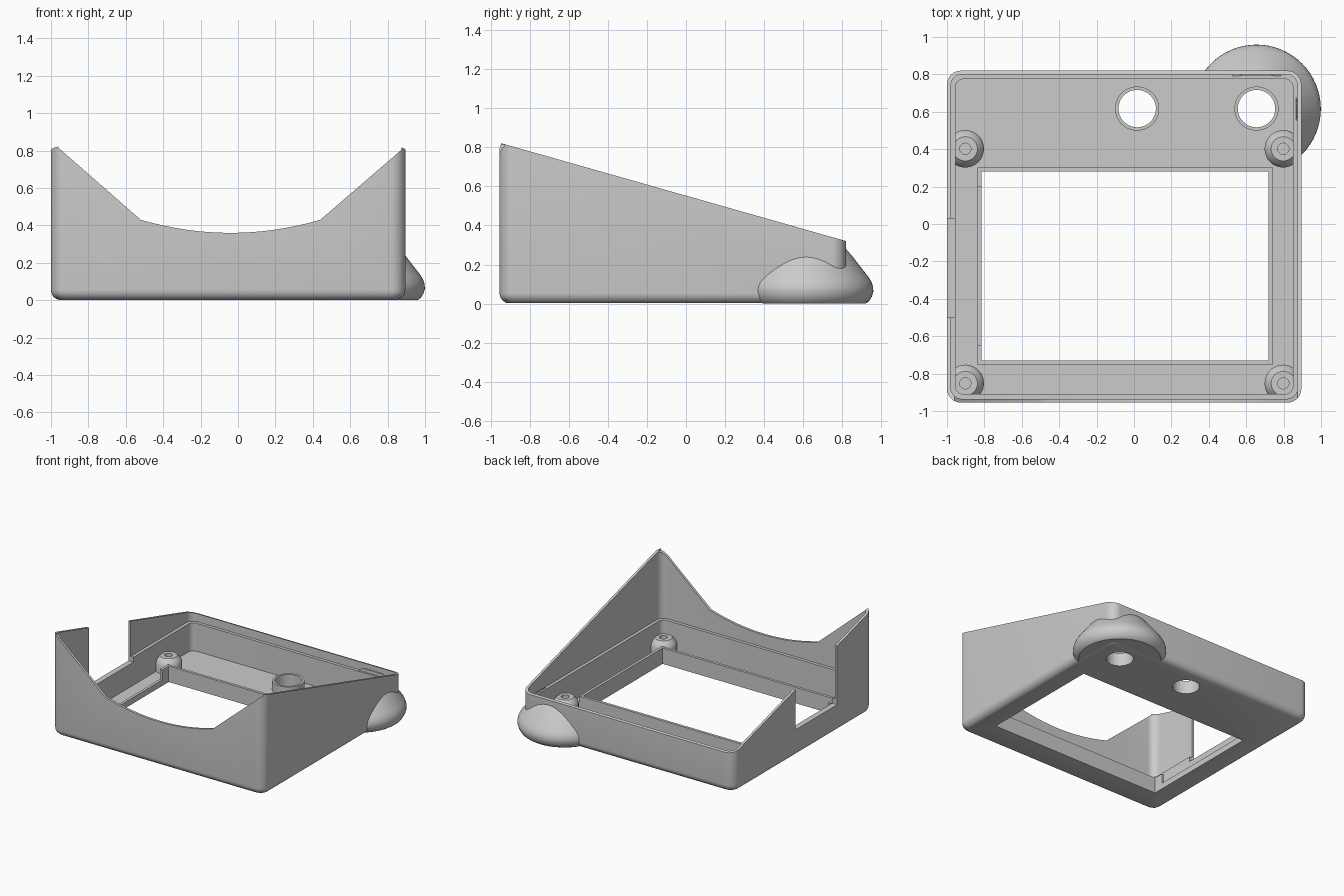
import bpy, bmesh, math
from mathutils import Matrix, Vector

if "Cube" in bpy.data.objects:
    bpy.data.objects.remove(bpy.data.objects["Cube"])

grey = bpy.data.materials.new("plain grey")
grey.use_nodes = True
grey.diffuse_color = (0.6, 0.6, 0.6, 1)
grey.node_tree.nodes["Principled BSDF"].inputs["Base Color"].default_value = (0.6, 0.6, 0.6, 1)

# Tray outline: left, right, front, back
X0, X1, Y0, Y1 = -1.0, 0.895, -0.955, 0.82
FLOOR, LEDGE = 0.035, 0.26
THICK, THIN = 0.045, 0.02


def finish(name, bm):
    bmesh.ops.remove_doubles(bm, verts=bm.verts, dist=1e-5)
    bmesh.ops.recalc_face_normals(bm, faces=bm.faces)
    mesh = bpy.data.meshes.new(name)
    bm.to_mesh(mesh)
    bm.free()
    mesh.materials.append(grey)
    obj = bpy.data.objects.new(name, mesh)
    bpy.context.collection.objects.link(obj)
    return obj


def box(name, x0, x1, y0, y1, z0, z1):
    bm = bmesh.new()
    centre = Vector((x0 + x1, y0 + y1, z0 + z1)) / 2
    size = Matrix.Diagonal((x1 - x0, y1 - y0, z1 - z0, 1))
    bmesh.ops.create_cube(bm, size=1, matrix=Matrix.Translation(centre) @ size)
    return finish(name, bm)


def rounded_loft(name, levels, steps=8):
    """Stack rounded rectangles, each given as (inset, height, corner radius)."""
    bm = bmesh.new()
    rings = []
    for inset, z, r in levels:
        ring = []
        corners = [(X1, Y1, -1, -1), (X0, Y1, 1, -1), (X0, Y0, 1, 1), (X1, Y0, -1, 1)]
        for q, (x, y, sx, sy) in enumerate(corners):
            for i in range(steps + 1):
                a = (q + i / steps) * math.pi / 2
                ring.append(bm.verts.new((x + sx * (inset + r) + r * math.cos(a),
                                          y + sy * (inset + r) + r * math.sin(a), z)))
        rings.append(ring)
    for a, b in zip(rings, rings[1:]):
        for i in range(len(a)):
            j = (i + 1) % len(a)
            bm.faces.new((a[i], a[j], b[j], b[i]))
    bm.faces.new(rings[0])
    bm.faces.new(rings[-1])
    return finish(name, bm)


def lathe(name, profile, x, y, closed=False, steps=48):
    bm = bmesh.new()
    verts = [bm.verts.new((x + r, y, z)) for r, z in profile]
    edges = [bm.edges.new(p) for p in zip(verts, verts[1:])]
    if closed:
        edges.append(bm.edges.new((verts[-1], verts[0])))
    bmesh.ops.spin(bm, geom=verts + edges, cent=(x, y, 0), axis=(0, 0, 1),
                   angle=math.tau, steps=steps)
    return finish(name, bm)


def prism(name, points, axis, lo, hi):
    """Extrude a side profile along x or y."""
    bm = bmesh.new()
    place = (lambda u, v, d: (d, u, v)) if axis == "x" else (lambda u, v, d: (u, d, v))
    ends = [[bm.verts.new(place(u, v, d)) for u, v in points] for d in (lo, hi)]
    for end in ends:
        bm.faces.new(end)
    for i in range(len(points)):
        j = (i + 1) % len(points)
        bm.faces.new((ends[0][i], ends[0][j], ends[1][j], ends[1][i]))
    return finish(name, bm)


def boolean(obj, cutter, operation="DIFFERENCE"):
    mod = obj.modifiers.new(cutter.name, "BOOLEAN")
    mod.operation, mod.solver, mod.object = operation, "EXACT", cutter
    cutter.hide_render = True
    cutter.hide_set(True)


# Tray shell with rounded lower edge
R = 0.055
levels = [(R * (1 - math.sin(a)), R * (1 - math.cos(a)), 0.075 - 0.6 * R * (1 - math.sin(a)))
          for a in [math.radians(d) for d in range(15, 91, 15)]]
tray = rounded_loft("tray_shell", levels + [(0, 1, 0.075)])
boolean(tray, rounded_loft("lower_cavity_cutter", [(THICK, FLOOR, 0.045), (THICK, 1.2, 0.045)]))
boolean(tray, rounded_loft("upper_cavity_cutter", [(THIN, LEDGE, 0.06), (THIN, 1.2, 0.06)]))

# Sloping top edge
boolean(tray, prism("slope_cutter", [(-1.2, 0.893), (1.2, 0.212), (1.2, 2), (-1.2, 2)], "x", -2, 2))

# Front wall dip: slanted sides and a shallow arc
dip = [(-0.52 + 0.96 * t / 16, 0.36 + 0.07 * (t / 8 - 1) ** 2) for t in range(17)]
dip += [(0.875, 0.805), (0.875, 1.3), (-0.96, 1.3), (-0.96, 0.815)]
boolean(tray, prism("front_dip_cutter", dip, "y", -1.2, Y0 + 0.06))

# Gap in the right wall, window and floor holes
boolean(tray, box("side_gap_cutter", -1.2, -0.93, -0.5, 0.03, 0.22, 1.5))
window = box("window_cutter", -0.815, 0.72, -0.73, 0.28, -0.5, 0.5)
boolean(tray, window)
HOLES = [(0.017, 0.617), (0.655, 0.617)]
for i, (x, y) in enumerate(HOLES):
    boolean(tray, lathe(f"hole_cutter_{i}", [(0, -0.2), (0.1, -0.2), (0.1, 0.3), (0, 0.3)], x, y))

# Thin raised rim around the window, lowered on one side
rim = box("window_rim", -0.837, 0.742, -0.752, 0.302, 0.01, 0.13)
boolean(rim, window)
boolean(rim, box("rim_gap_cutter", -0.9, -0.78, -0.65, 0.2, 0.05, 0.5))

parts = [tray, rim]

# Short tubes over the floor holes
for i, (x, y) in enumerate(HOLES):
    parts.append(lathe(f"floor_tube_{i}", [(0.1, 0.005), (0.118, 0.005), (0.118, 0.11), (0.1, 0.11)],
                       x, y, closed=True))

# Screw posts, trimmed where they meet the walls
trim = box("post_trim", X0 + 0.03, X1 - 0.03, Y0 + 0.03, Y1 - 0.03, 0.01, 0.5)
post = [(0, 0.015), (0.1, 0.015), (0.1, 0.1), (0.09, 0.125), (0.065, 0.15),
        (0.03, 0.15), (0.03, 0.06), (0, 0.06)]
for i, (x, y) in enumerate((x, y) for x in (-0.902, 0.798) for y in (-0.852, 0.402)):
    obj = lathe(f"screw_post_{i}", post, x, y, steps=32)
    boolean(obj, trim, "INTERSECT")
    parts.append(obj)

# Rounded bulge outside the back left corner
bulge = lathe("corner_bulge", [(0, 0), (0.305, 0), (0.322, 0.012), (0.336, 0.035), (0.344, 0.06),
                               (0.343, 0.085), (0.335, 0.11), (0.32, 0.135), (0.24, 0.238),
                               (0.2, 0.285), (0, 0.285)], 0.655, 0.615, steps=64)
boolean(bulge, box("bulge_trim", -2, X1 - 0.03, -2, Y1 - 0.03, -1, 1))
parts.append(bulge)

# Apply cuts, then smooth shading with sharp edges kept
for obj in parts:
    bpy.ops.object.select_all(action="DESELECT")
    obj.select_set(True)
    bpy.context.view_layer.objects.active = obj
    for mod in list(obj.modifiers):
        bpy.ops.object.modifier_apply(modifier=mod.name)
    bpy.ops.object.shade_smooth_by_angle(angle=math.radians(32))
for obj in [o for o in bpy.context.collection.objects if o.hide_render and o.type == "MESH"]:
    bpy.data.objects.remove(obj)
